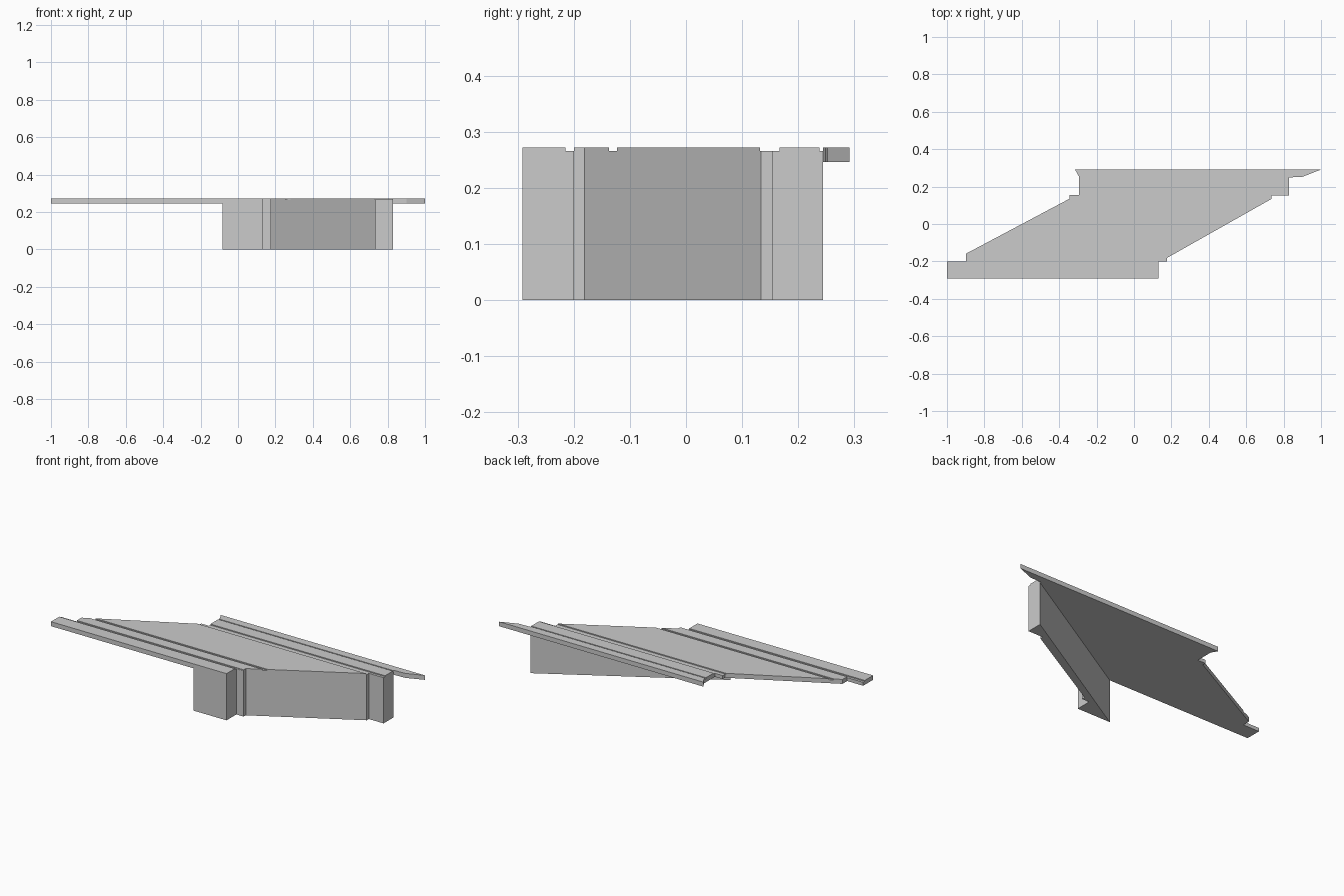
import bpy, bmesh

if "Cube" in bpy.data.objects:
    bpy.data.objects.remove(bpy.data.objects["Cube"])

TOP, GROOVE, UNDER = 0.272, 0.266, 0.246


def prism(name, outline, z0, z1):
    """Extrude a flat outline between two heights."""
    bm = bmesh.new()
    base = bm.faces.new([bm.verts.new((x, y, z0)) for x, y in outline])
    up = bmesh.ops.extrude_face_region(bm, geom=[base])["geom"]
    for v in up:
        if isinstance(v, bmesh.types.BMVert):
            v.co.z = z1
    bmesh.ops.recalc_face_normals(bm, faces=bm.faces)
    mesh = bpy.data.meshes.new(name)
    bm.to_mesh(mesh)
    bm.free()
    ob = bpy.data.objects.new(name, mesh)
    bpy.context.collection.objects.link(ob)
    return ob


# Stepped skew edge shared by the deck and the wall
skew_edge = [(0.13, -0.291), (0.13, -0.201), (0.177, -0.201), (0.177, -0.181),
             (0.735, 0.134), (0.735, 0.153), (0.83, 0.153), (0.83, 0.244)]

# Bridge deck slab
deck_outline = skew_edge + [
    (0.825, 0.249), (0.90, 0.252), (1.0, 0.291),
    (-0.315, 0.291), (-0.295, 0.255), (-0.295, 0.155), (-0.345, 0.155),
    (-0.345, 0.135), (-0.897, -0.158), (-0.897, -0.201), (-1.0, -0.201), (-1.0, -0.291)]
deck = prism("bridge_deck", deck_outline, UNDER, TOP)

# Shallow gutters and joints running along the deck
for y0, y1 in [(-0.215, -0.2), (-0.137, -0.123), (0.132, 0.167), (0.238, 0.2445)]:
    cutter = prism("gutter_cutter", [(-1.2, y0), (1.2, y0), (1.2, y1), (-1.2, y1)],
                   GROOVE, TOP + 0.05)
    cutter.hide_render = True
    mod = deck.modifiers.new("gutter", "BOOLEAN")
    mod.operation = "DIFFERENCE"
    mod.solver = "EXACT"
    mod.object = cutter
    bpy.context.view_layer.objects.active = deck
    bpy.ops.object.modifier_apply(modifier=mod.name)
    bpy.data.objects.remove(cutter)

# Abutment wall under the skew edge, with one straight back face
prism("abutment_wall", skew_edge + [(-0.083, -0.291)], 0.0, UNDER)
